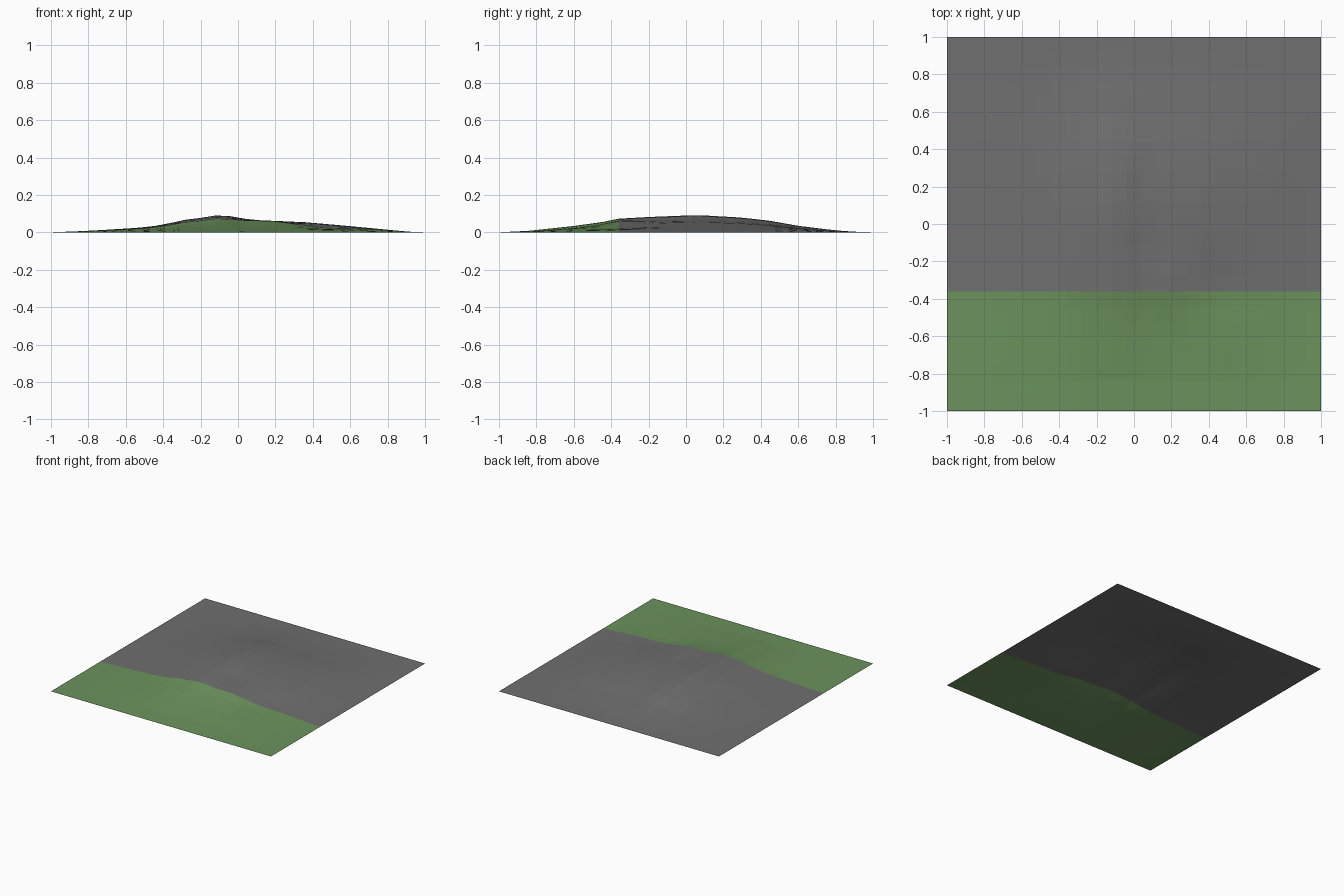
import bpy, bmesh, math

if "Cube" in bpy.data.objects:
    bpy.data.objects.remove(bpy.data.objects["Cube"])

# Silhouette profiles of the hill (position, height)
ALONG_X = [(-1, 0), (-.8, .008), (-.6, .02), (-.5, .027), (-.4, .04), (-.3, .065),
           (-.2, .077), (-.12, .09), (-.04, .086), (.04, .072), (.12, .064), (.2, .061),
           (.36, .054), (.5, .042), (.6, .033), (.8, .014), (.9, .004), (1, 0)]
ALONG_Y = [(-1, 0), (-.84, .008), (-.6, .033), (-.44, .055), (-.36, .071), (-.2, .08),
           (0, .088), (.1, .088), (.3, .077), (.45, .06), (.6, .034), (.8, .01),
           (.9, .003), (1, 0)]


def sample(profile, t):
    for (a, ha), (b, hb) in zip(profile, profile[1:]):
        if t <= b:
            return ha + (hb - ha) * (t - a) / (b - a)
    return profile[-1][1]


def bump(x, y, cx, cy, r, h):
    return h * math.exp(-((x - cx) ** 2 + (y - cy) ** 2) / (r * r))


def height(x, y):
    edge = min(1, 4 * (1 - abs(x))) * min(1, 4 * (1 - abs(y)))
    z = sample(ALONG_X, x) * sample(ALONG_Y, y) / 0.088
    z += edge * bump(x, y, .17, -.34, .14, .012)   # small front ridge
    z -= edge * bump(x, y, .46, -.34, .18, .013)   # hollow beside it
    return max(0, z)


def material(name, rgb):
    m = bpy.data.materials.new(name)
    m.diffuse_color = (*rgb, 1)
    m.use_nodes = True
    m.node_tree.nodes["Principled BSDF"].inputs["Base Color"].default_value = m.diffuse_color
    return m


# Terrain sheet: 25 x 25 flat-shaded cells
bm = bmesh.new()
bmesh.ops.create_grid(bm, x_segments=25, y_segments=25, size=1)
for v in bm.verts:
    v.co.z = height(v.co.x, v.co.y)
# Grass strip at the front, stone behind
for f in bm.faces:
    f.material_index = 1 if f.calc_center_median().y < -0.36 else 0
    f.smooth = False
mesh = bpy.data.meshes.new("terrain")
bm.to_mesh(mesh)
bm.free()
mesh.materials.append(material("stone grey", (.16, .16, .16)))
mesh.materials.append(material("grass green", (.15, .29, .11)))
bpy.context.collection.objects.link(bpy.data.objects.new("terrain", mesh))
